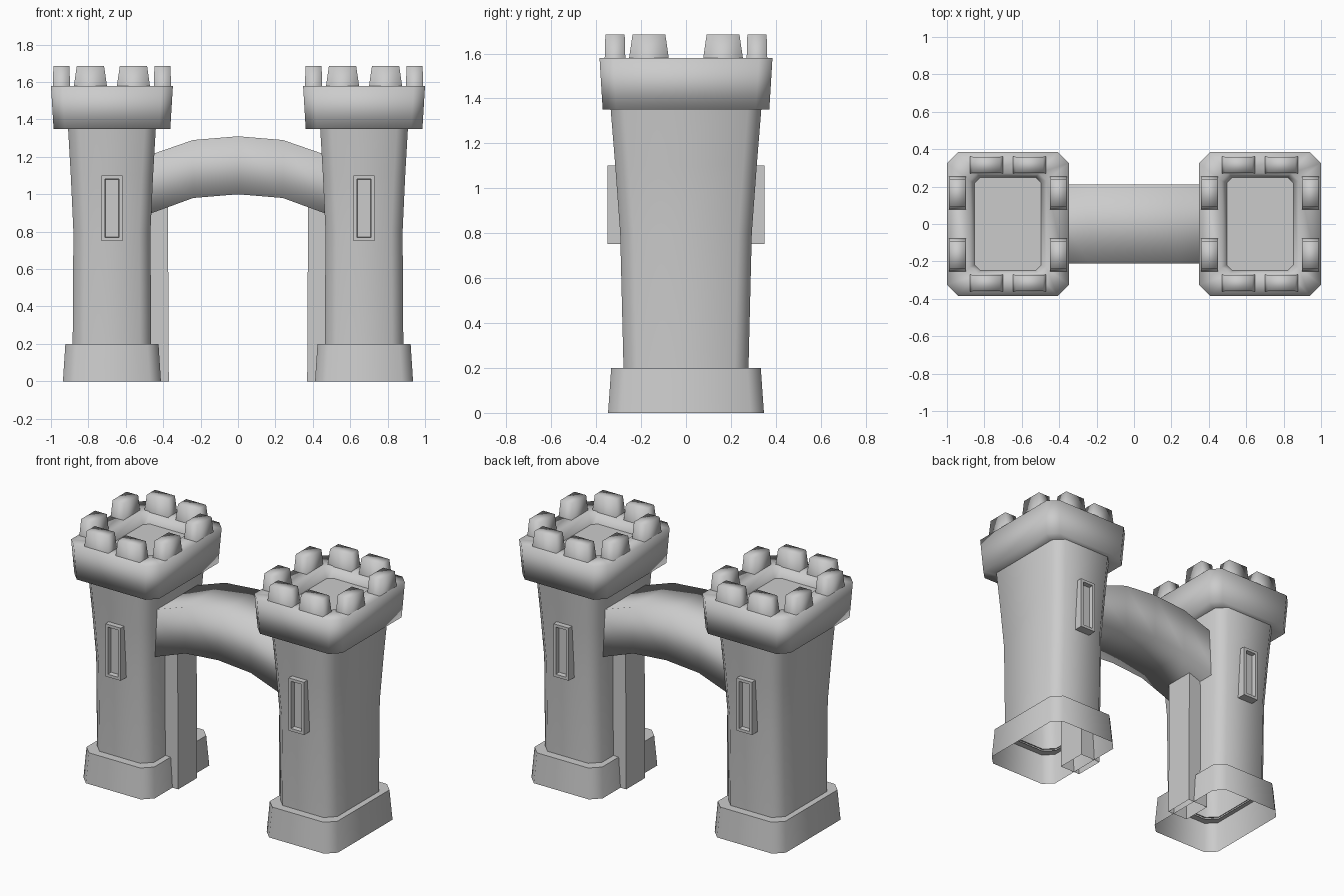
import bpy, bmesh, math

cube = bpy.data.objects.get("Cube")
if cube:
    bpy.data.objects.remove(cube, do_unlink=True)

stone = bpy.data.materials.new("grey_stone")
stone.use_nodes = True
GREY = (0.6, 0.6, 0.6, 1)
stone.diffuse_color = GREY
stone.node_tree.nodes["Principled BSDF"].inputs["Base Color"].default_value = GREY

TOWER_X = 0.674


def finish(bm, name, loc=(0, 0, 0), smooth=180, turn=0):
    """Turn a bmesh into a stone object with the given smoothing angle."""
    mesh = bpy.data.meshes.new(name)
    bm.to_mesh(mesh)
    bm.free()
    mesh.materials.append(stone)
    ob = bpy.data.objects.new(name, mesh)
    ob.location = loc
    ob.rotation_euler.z = turn
    bpy.context.collection.objects.link(ob)
    if smooth:
        bpy.ops.object.select_all(action="DESELECT")
        ob.select_set(True)
        bpy.context.view_layer.objects.active = ob
        bpy.ops.object.shade_smooth_by_angle(angle=math.radians(smooth))
    return ob


def outline(hx, hy, c):
    """Rectangle with corners cut by c, counter-clockwise."""
    if not c:
        return [(hx, -hy), (hx, hy), (-hx, hy), (-hx, -hy)]
    return [(hx - c, -hy), (hx, c - hy), (hx, hy - c), (hx - c, hy),
            (c - hx, hy), (-hx, hy - c), (-hx, c - hy), (c - hx, -hy)]


def loft(name, rings, loc, smooth=180, cap=False, turn=0):
    """Skin a stack of rings (z, half x, half y, corner cut)."""
    bm = bmesh.new()
    loops = [[bm.verts.new((x, y, z)) for x, y in outline(hx, hy, c)]
             for z, hx, hy, c in rings]
    for low, high in zip(loops, loops[1:]):
        n = len(low)
        for i in range(n):
            j = (i + 1) % n
            bm.faces.new((low[i], low[j], high[j], high[i]))
    if cap:
        bm.faces.new(loops[-1])
    return finish(bm, name, loc, smooth, turn)


def window(name, x, side):
    """Box frame with a sunken slit, on the front (-1) or back (1)."""
    bm = bmesh.new()
    bmesh.ops.create_cube(bm, size=1)
    bmesh.ops.scale(bm, vec=(0.113, 0.1, 0.35), verts=bm.verts)
    bm.faces.ensure_lookup_table()
    face = min(bm.faces, key=lambda f: f.calc_center_median().y)
    bmesh.ops.inset_region(bm, faces=[face], thickness=0.026)
    bmesh.ops.inset_region(bm, faces=[face], thickness=0.004, depth=-0.03)
    turn = math.pi if side > 0 else 0
    finish(bm, name, (x, side * 0.3, 0.926), 40, turn)


def tower(label, side):
    x = side * TOWER_X
    at = (x, 0, 0)
    # Flared plinth, open below
    loft(label + "_plinth", [(0, 0.262, 0.347, 0.06), (0.2, 0.249, 0.333, 0.06),
                             (0.2, 0.205, 0.27, 0.06)], at, 60)
    # Shaft widening towards the top
    loft(label + "_shaft", [(0.19, 0.21, 0.278, 0.06), (0.8, 0.206, 0.293, 0.06),
                            (1.1, 0.22, 0.315, 0.06), (1.36, 0.235, 0.336, 0.06)],
         at, 60)
    # Overhanging crown with a sunken walkway
    loft(label + "_crown", [(1.35, 0.2, 0.29, 0.05), (1.35, 0.312, 0.371, 0.06),
                            (1.58, 0.326, 0.385, 0.06), (1.58, 0.205, 0.272, 0.04),
                            (1.51, 0.178, 0.249, 0.03)], at)
    loft(label + "_floor", [(1.505, 0.178, 0.249, 0.03),
                            (1.51, 0.178, 0.249, 0.03)], at, 40, cap=True)
    # Battlement teeth, two on each side
    across = [(1.575, 0.089, 0.046, 0), (1.685, 0.073, 0.043, 0)]
    along = [(z, hy, hx, c) for z, hx, hy, c in across]
    for a in (-1, 1):
        for b in (-1, 1):
            loft(label + "_tooth_y", across, (x + a * 0.115, b * 0.316, 0), 180, True)
            loft(label + "_tooth_x", along, (x + a * 0.27, b * 0.165, 0), 180, True)
    # Slit windows front and back
    window(label + "_front_window", x, -1)
    window(label + "_back_window", x, 1)
    # Inner pier carrying the arch
    loft(label + "_pier", [(0, 0.075, 0.1, 0), (1, 0.07, 0.1, 0)],
         (side * 0.445, 0, 0), 40)


tower("left_tower", 1)
tower("right_tower", -1)

# Arched bridge between the towers: (x, underside, top)
half = [(0.5, 0.885, 1.2), (0.24, 0.98, 1.29)]
path = [(-x, b, t) for x, b, t in half] + [(0, 1.0, 1.31)] + half[::-1]
bm = bmesh.new()
sections = [[bm.verts.new((x, y, z)) for y, z in
             ((-0.21, b), (0.21, b), (0.21, t), (-0.21, t))] for x, b, t in path]
for s, e in zip(sections, sections[1:]):
    for i in range(4):
        j = (i + 1) % 4
        bm.faces.new((s[i], s[j], e[j], e[i]))
bmesh.ops.recalc_face_normals(bm, faces=bm.faces)
finish(bm, "arch_bridge")
